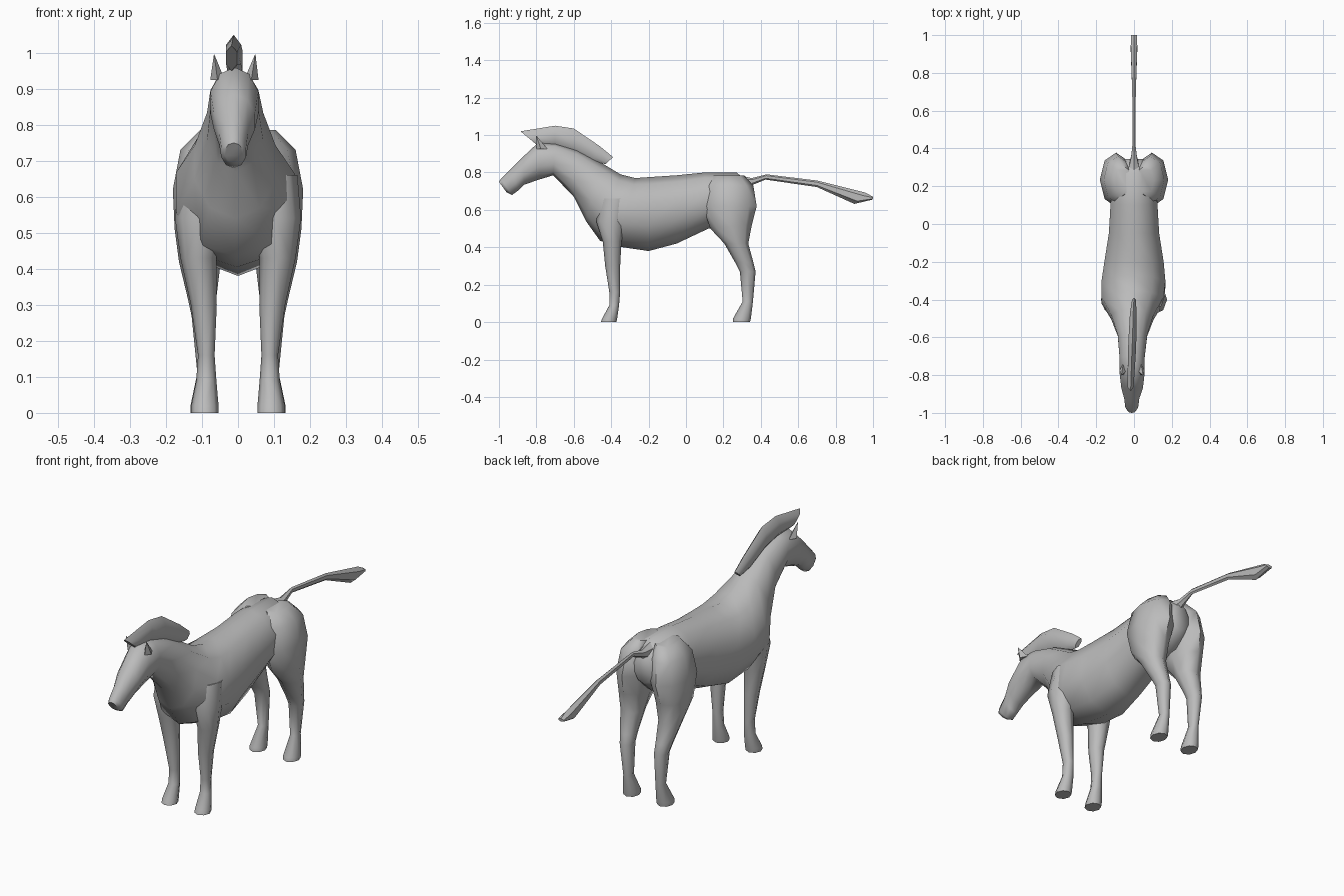
import bpy, bmesh
from math import sin, cos, pi, radians
from mathutils import Vector

cube = bpy.data.objects.get("Cube")
if cube:
    bpy.data.objects.remove(cube)

grey = bpy.data.materials.new("coat grey")
grey.use_nodes = True
COLOUR = (0.5, 0.5, 0.5, 1)
grey.diffuse_color = COLOUR
grey.node_tree.nodes["Principled BSDF"].inputs["Base Color"].default_value = COLOUR


def loft(name, rings, angle=60):
    """Skin a closed tube through rings of points."""
    bm = bmesh.new()
    loops = [[bm.verts.new(p) for p in ring] for ring in rings]
    n = len(loops[0])
    for a, b in zip(loops, loops[1:]):
        for i in range(n):
            j = (i + 1) % n
            bm.faces.new((a[i], a[j], b[j], b[i]))
    bm.faces.new(loops[0])
    bm.faces.new(loops[-1])
    bmesh.ops.recalc_face_normals(bm, faces=bm.faces)
    mesh = bpy.data.meshes.new(name)
    bm.to_mesh(mesh)
    bm.free()
    mesh.materials.append(grey)
    ob = bpy.data.objects.new(name, mesh)
    bpy.context.collection.objects.link(ob)
    bpy.ops.object.select_all(action='DESELECT')
    ob.select_set(True)
    bpy.context.view_layer.objects.active = ob
    bpy.ops.object.shade_smooth_by_angle(angle=radians(angle))
    return ob


def upright(ty, tz, by, bz, w, x=0, sides=10):
    """Ring spanning a top point and a bottom point, half width w."""
    top, low = Vector((x, ty, tz)), Vector((x, by, bz))
    mid, up = (top + low) / 2, (top - low) / 2
    return [mid + up * cos(2 * pi * i / sides) + Vector((w * sin(2 * pi * i / sides), 0, 0))
            for i in range(sides)]


def level(side, x, z, w, y0, y1, drop=0, sides=8):
    """Ring for a leg, from y0 to y1, its front edge lowered by drop."""
    cy, ry = (y0 + y1) / 2, (y1 - y0) / 2
    return [Vector((side * (x + w * cos(2 * pi * i / sides)),
                    cy + ry * sin(2 * pi * i / sides),
                    z + drop * sin(2 * pi * i / sides))) for i in range(sides)]


# Trunk, neck and head in one skin, from rump to muzzle
trunk = [
    (.345, .74, .345, .60, .05, 0),
    (.27, .80, .27, .53, .12, 0),
    (.10, .80, .12, .50, .13, 0),
    (-.05, .785, -.05, .42, .14, 0),
    (-.20, .775, -.20, .38, .165, 0),
    (-.27, .77, -.37, .405, .178, -.003),
    (-.35, .79, -.46, .435, .172, -.008),
    (-.45, .85, -.535, .54, .118, -.008),
    (-.58, .92, -.60, .67, .082, -.008),
    (-.70, .955, -.71, .785, .07, -.01),
    (-.79, .96, -.785, .762, .07, -.01),
    (-.87, .885, -.865, .735, .06, -.01),
    (-.94, .815, -.895, .705, .042, -.012),
    (-.99, .765, -.93, .68, .036, -.012),
    (-1.0, .75, -.96, .695, .026, -.012),
]
loft("body", [upright(*s) for s in trunk])

# Legs: x, z, half width, front y, back y, tilt
FRONT = [
    (.09, .66, .075, -.46, -.28, 0),
    (.105, .54, .07, -.48, -.32, 0),
    (.11, .43, .05, -.445, -.345, 0),
    (.095, .30, .036, -.432, -.352, 0),
    (.088, .16, .023, -.41, -.352, 0),
    (.088, .09, .028, -.41, -.358, 0),
    (.092, .02, .038, -.448, -.368, 0),
    (.092, 0, .038, -.455, -.372, 0),
]
HIND = [
    (.06, .785, .045, .15, .31, 0),
    (.085, .73, .075, .11, .36, 0),
    (.095, .62, .086, .09, .378, 0),
    (.104, .51, .072, .13, .352, .01),
    (.106, .42, .058, .205, .333, 0),
    (.10, .32, .040, .262, .36, 0),
    (.096, .27, .033, .288, .372, 0),
    (.09, .11, .023, .303, .358, 0),
    (.094, .02, .038, .252, .347, 0),
    (.094, 0, .038, .25, .342, 0),
]
for label, side in (("left", 1), ("right", -1)):
    loft("front_leg_" + label, [level(side, *s) for s in FRONT])
    loft("hind_leg_" + label, [level(side, *s) for s in HIND])

    # Pointed ears leaning slightly forward
    cx = -.01 + side * .047
    base = [Vector((cx + dx, -.775 + dy, .925)) for dx, dy in
            ((-.02, 0), (0, -.025), (.02, 0), (0, .035))]
    tip = Vector((cx + side * .01, -.80, .995))
    loft("ear_" + label, [base, [tip + (p - base[0]) * .04 for p in base]], 30)

# Upright crest of the mane
mane = [
    (-.885, 1.02, -.80, .95, .018, -.018),
    (-.70, 1.05, -.70, .94, .024, -.012),
    (-.60, 1.035, -.60, .91, .024, -.008),
    (-.46, .94, -.50, .86, .02, -.004),
    (-.39, .882, -.43, .845, .012, 0),
]
loft("mane", [upright(*s, sides=6) for s in mane], 40)

# Tail streaming out behind
tail = [
    (.27, .79, .31, .70, .035, 0),
    (.35, .77, .36, .735, .018, 0),
    (.43, .79, .425, .762, .008, 0),
    (.70, .757, .70, .722, .011, 0),
    (.96, .692, .90, .632, .02, 0),
    (1.0, .67, .998, .655, .018, 0),
]
loft("tail", [upright(*s, sides=6) for s in tail], 40)
